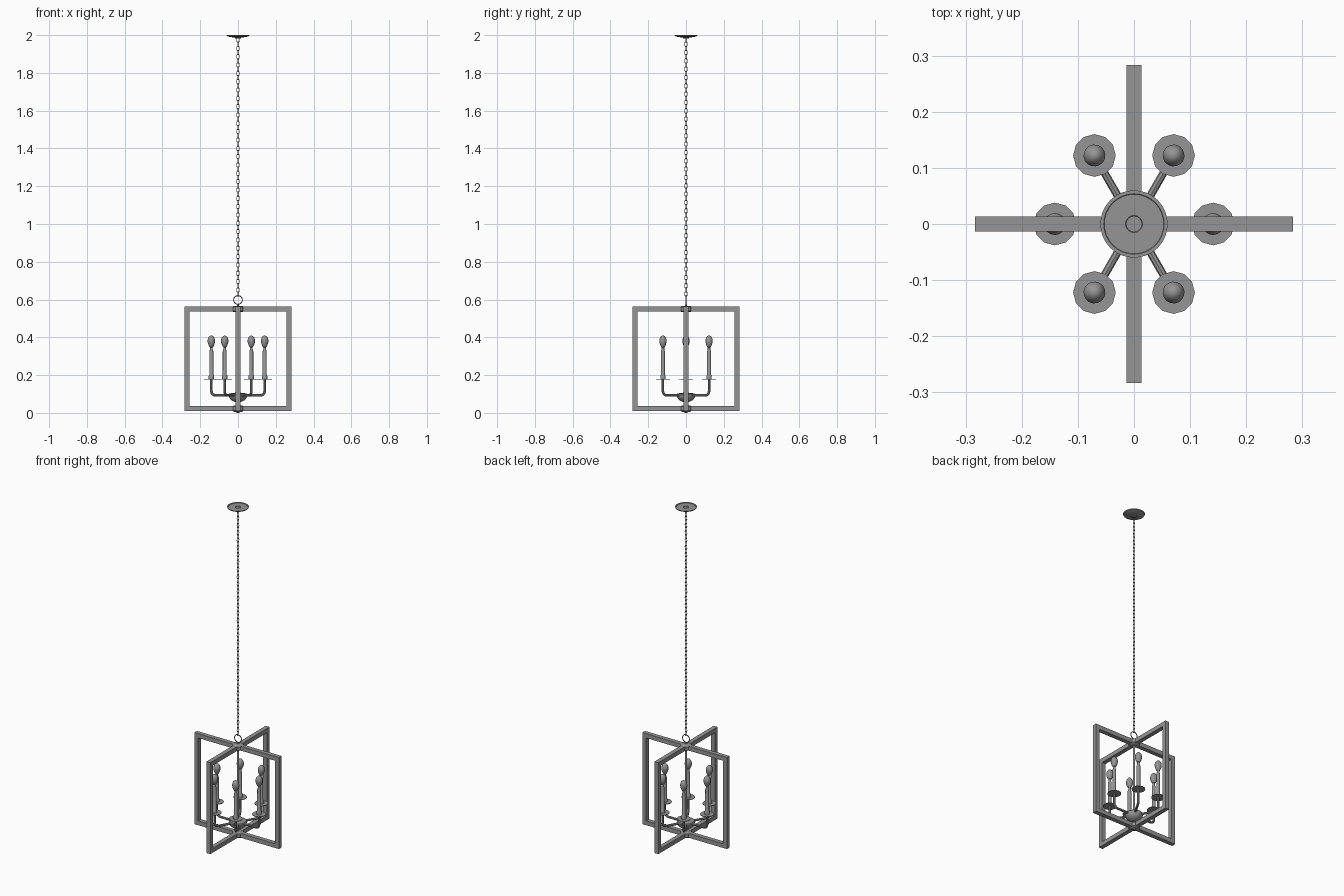
import bpy
import bmesh
from math import cos, sin, pi, radians
from mathutils import Matrix, Vector

cube = bpy.data.objects.get("Cube")
if cube:
    bpy.data.objects.remove(cube)

metal = bpy.data.materials.new("grey_metal")
metal.use_nodes = True
GREY = (0.3, 0.3, 0.3, 1)
metal.diffuse_color = GREY
metal.node_tree.nodes["Principled BSDF"].inputs["Base Color"].default_value = GREY


def finish(name, bm, smooth=True):
    bmesh.ops.recalc_face_normals(bm, faces=bm.faces)
    mesh = bpy.data.meshes.new(name)
    bm.to_mesh(mesh)
    bm.free()
    mesh.materials.append(metal)
    obj = bpy.data.objects.new(name, mesh)
    bpy.context.collection.objects.link(obj)
    if smooth:
        bpy.ops.object.select_all(action="DESELECT")
        obj.select_set(True)
        bpy.context.view_layer.objects.active = obj
        bpy.ops.object.shade_smooth_by_angle(angle=radians(40))
    return obj


def lathe(bm, profile, sides, matrix=Matrix()):
    """Turn (radius, height) points about the z axis."""
    verts = [bm.verts.new(matrix @ Vector((r, 0, z))) for r, z in profile]
    edges = [bm.edges.new(pair) for pair in zip(verts, verts[1:])]
    axis = matrix.to_3x3() @ Vector((0, 0, 1))
    bmesh.ops.spin(bm, geom=verts + edges, cent=matrix.translation, axis=axis,
                   angle=2 * pi, steps=sides, use_duplicate=False)
    bmesh.ops.remove_doubles(bm, verts=bm.verts, dist=0.00005)


def tube(bm, path, radius, sides=8, closed=False, matrix=Matrix()):
    """Sweep a circle along a path lying in the xz plane."""
    pts = [Vector((x, 0, z)) for x, z in path]
    n = len(pts)
    side = Vector((0, 1, 0))
    rings = []
    for i, p in enumerate(pts):
        a = pts[(i - 1) % n] if closed else pts[max(i - 1, 0)]
        b = pts[(i + 1) % n] if closed else pts[min(i + 1, n - 1)]
        normal = (b - a).normalized().cross(side)
        rings.append([bm.verts.new(matrix @ (p + radius * (
            normal * cos(2 * pi * k / sides) + side * sin(2 * pi * k / sides))))
            for k in range(sides)])
    for i in range(n if closed else n - 1):
        r, s = rings[i], rings[(i + 1) % n]
        for k in range(sides):
            m = (k + 1) % sides
            bm.faces.new((r[k], r[m], s[m], s[k]))
    if not closed:
        bm.faces.new(rings[0])
        bm.faces.new(rings[-1])


# Two crossed square frames
HALF, LOW, HIGH, BAR = 0.283, 0.01, 0.563, 0.026
for name, turn in (("frame_across", 0), ("frame_along", pi / 2)):
    bm = bmesh.new()
    outer = [(-HALF, LOW), (HALF, LOW), (HALF, HIGH), (-HALF, HIGH)]
    inner = [(x - BAR * (1 if x > 0 else -1), z + BAR * (1 if z == LOW else -1))
             for x, z in outer]
    loops = [[bm.verts.new((x, y, z)) for x, z in loop]
             for loop, y in ((outer, -BAR / 2), (inner, -BAR / 2),
                             (inner, BAR / 2), (outer, BAR / 2))]
    for i in range(4):
        a, b = loops[i], loops[(i + 1) % 4]
        for k in range(4):
            m = (k + 1) % 4
            bm.faces.new((a[k], a[m], b[m], b[k]))
    bm.transform(Matrix.Rotation(turn, 4, "Z"))
    finish(name, bm, smooth=False)

# Round plates where the frames cross
for name, z in (("lower_joint", LOW), ("upper_joint", HIGH - BAR)):
    bm = bmesh.new()
    lathe(bm, [(0, z - 0.004), (0.022, z - 0.004), (0.03, z + 0.002),
               (0.03, z + BAR - 0.002), (0.022, z + BAR + 0.004),
               (0, z + BAR + 0.004)], 20)
    finish(name, bm)

# Centre rod with a finial below
bm = bmesh.new()
lathe(bm, [(0, 0), (0.008, 0.001), (0.012, 0.006), (0.006, 0.012),
           (0.006, 0.565), (0.004, 0.575), (0, 0.578)], 12)
finish("centre_rod", bm)

# Bowl holding the arms
bm = bmesh.new()
lathe(bm, [(0, 0.055), (0.012, 0.056), (0.032, 0.065), (0.046, 0.08),
           (0.048, 0.09), (0.05, 0.098), (0.046, 0.103), (0.016, 0.106),
           (0.01, 0.115), (0, 0.115)], 24)
finish("centre_bowl", bm)

# Six arms, each with saucer, candle and bulb
REACH, BEND = 0.141, 0.022
path = [(0.03, 0.093)]
for i in range(7):
    t = pi / 2 * i / 6
    path.append((REACH - BEND + BEND * sin(t), 0.093 + BEND * (1 - cos(t))))
path.append((REACH, 0.18))
for n in range(6):
    turn = Matrix.Rotation(n * pi / 3, 4, "Z")
    place = turn @ Matrix.Translation((REACH, 0, 0))

    bm = bmesh.new()
    tube(bm, path, 0.007, 8, matrix=turn)
    finish(f"arm_{n + 1}", bm)

    bm = bmesh.new()
    lathe(bm, [(0, 0.176), (0.038, 0.177), (0.038, 0.18), (0, 0.18)], 12, place)
    finish(f"saucer_{n + 1}", bm)

    bm = bmesh.new()
    lathe(bm, [(0, 0.178), (0.014, 0.179), (0.014, 0.196), (0.0105, 0.202),
               (0.0105, 0.325), (0.007, 0.338), (0.007, 0.352), (0, 0.352)], 12, place)
    finish(f"candle_{n + 1}", bm)

    bm = bmesh.new()
    lathe(bm, [(0, 0.345), (0.009, 0.348), (0.015, 0.36), (0.0195, 0.375),
               (0.0195, 0.386), (0.016, 0.398), (0.009, 0.407), (0, 0.41)], 16, place)
    finish(f"bulb_{n + 1}", bm)

# Hanging ring
bm = bmesh.new()
tube(bm, [(0.023 * cos(2 * pi * i / 24), 0.598 + 0.023 * sin(2 * pi * i / 24))
          for i in range(24)], 0.0025, 8, closed=True)
finish("hanging_ring", bm)

# Chain of oval links, every second one turned
LINKS, START, END = 62, 0.629, 1.974
bm = bmesh.new()
oval = []
for i in range(14):
    t = 2 * pi * i / 14
    oval.append((0.0065 * cos(t), 0.0085 * sin(t) + (0.005 if i < 7 else -0.005)))
for n in range(LINKS):
    z = START + (END - START) * n / (LINKS - 1)
    tube(bm, oval, 0.0018, 6, closed=True,
         matrix=Matrix.Translation((0, 0, z)) @ Matrix.Rotation((n + 1) % 2 * pi / 2, 4, "Z"))
finish("chain", bm)

# Ceiling canopy
bm = bmesh.new()
lathe(bm, [(0, 1.982), (0.014, 1.982), (0.017, 1.987), (0.045, 1.99),
           (0.058, 1.995), (0.06, 2.0), (0.054, 2.0), (0.053, 1.997),
           (0.015, 1.997), (0.014, 1.992), (0, 1.992)], 32)
finish("ceiling_canopy", bm)
